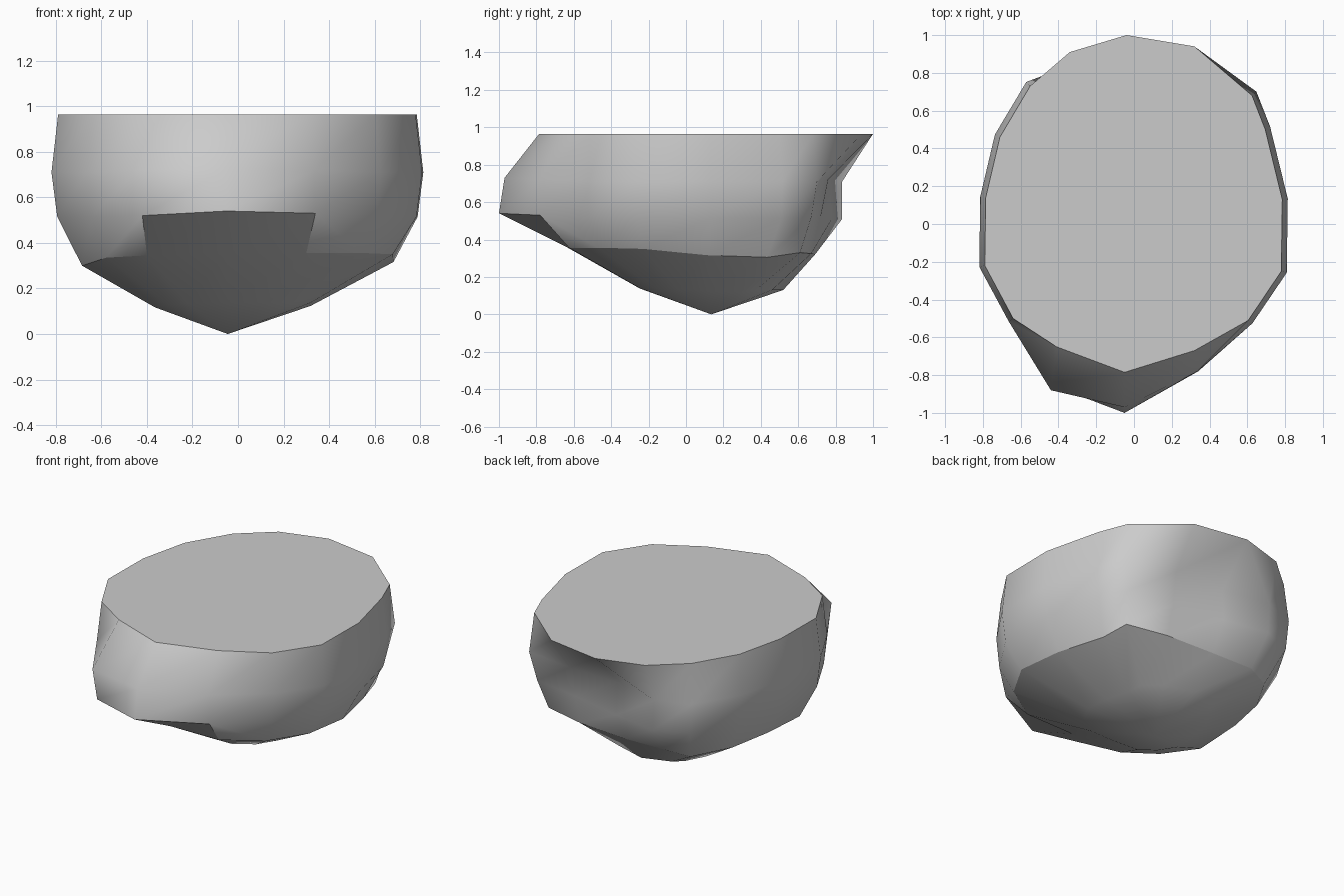
import bpy, bmesh

if "Cube" in bpy.data.objects:
    bpy.data.objects.remove(bpy.data.objects["Cube"])

# Flat top outline, counter-clockwise from the back
RIM = [(-.04, 1), (-.34, .91), (-.55, .73), (-.71, .46), (-.785, .14), (-.79, -.22),
       (-.64, -.5), (-.41, -.65), (-.05, -.785), (.32, -.67), (.605, -.51), (.78, -.25),
       (.785, .13), (.695, .5), (.625, .68), (.32, .94)]
Z_TOP = 0.965
APEX = (-.045, .135, 0)


def ring(sx, sy, z, tilt, changes):
    """Scaled copy of the rim, with a few points moved for lip and dent."""
    pts = [(x * sx, y * sy, z - tilt * y) for x, y in RIM]
    for i, p in changes.items():
        pts[i] = p
    return pts


top = ring(1, 1, Z_TOP, 0, {})
# Waist: widest at the sides, dented at the back, bulging at the front
waist = ring(1.037, 1.03, .71, 0, {
    0: (-.04, .77, .72), 1: (-.35, .835, .71), 15: (.31, .76, .72),
    7: (-.44, -.88, .72), 8: (-.05, -.97, .73), 9: (.335, -.78, .72)})
# Lip: pointed forward at the front
lip = ring(1.005, 1.02, .515, 0, {
    0: (-.04, .78, .51), 1: (-.34, .835, .51), 15: (.3, .72, .52), 14: (.61, .67, .52),
    7: (-.42, -.86, .52), 8: (-.05, -1, .54), 9: (.34, -.78, .53)})
# Base: sharp edge where the wall meets the bowl
base = ring(.87, .87, .32, .03, {
    0: (-.04, .69, .32), 1: (-.33, .69, .325), 15: (.3, .67, .325), 14: (.57, .61, .33),
    5: (-.685, -.2, .3), 6: (-.58, -.45, .335), 7: (-.4, -.6, .345), 8: (-.05, -.63, .355),
    9: (.3, -.625, .356), 10: (.54, -.47, .356), 11: (.68, -.23, .35)})
# Bowl: halfway from base to the lowest point
bowl = [((x + APEX[0]) / 2, (y + APEX[1]) / 2, z * .39) for x, y, z in base]
bowl[0], bowl[1], bowl[15] = (-.04, .52, .13), (-.22, .46, .13), (.16, .46, .13)

# Loft the rings into one closed solid, choosing the fold of each quad
bm = bmesh.new()
rows = [[bm.verts.new(p) for p in r] for r in (top, waist, lip, base, bowl)]
n = len(RIM)
UPRIGHT = {(0, 0), (2, 9)}
for k, (a, b) in enumerate(zip(rows, rows[1:])):
    for i in range(n):
        j = (i + 1) % n
        if (k, i) in UPRIGHT:
            tris = (a[i], b[i], b[j]), (a[i], b[j], a[j])
        else:
            tris = (a[i], b[i], a[j]), (a[j], b[i], b[j])
        for t in tris:
            bm.faces.new(t)
tip = bm.verts.new(APEX)
for i in range(n):
    bm.faces.new((rows[-1][i], tip, rows[-1][(i + 1) % n]))
bm.faces.new(rows[0])
bmesh.ops.recalc_face_normals(bm, faces=bm.faces[:])

# Smooth all over; sharp at the rim, and along the base rising to the front lip
for f in bm.faces:
    f.smooth = True
rim, lip_v, base_v = rows[0], rows[2], rows[3]
sharp = [(rim[i], rim[(i + 1) % n]) for i in range(n)]
sharp += [(base_v[i], base_v[(i + 1) % n]) for i in range(n) if i not in (7, 8)]
sharp += [(lip_v[7], lip_v[8]), (lip_v[8], lip_v[9])]
sharp += [(lip_v[i], base_v[i]) for i in (7, 9)]
for pair in sharp:
    bm.edges.get(pair).smooth = False

mesh = bpy.data.meshes.new("faceted_bowl_block")
bm.to_mesh(mesh)
bm.free()
block = bpy.data.objects.new("faceted_bowl_block", mesh)
bpy.context.collection.objects.link(block)
